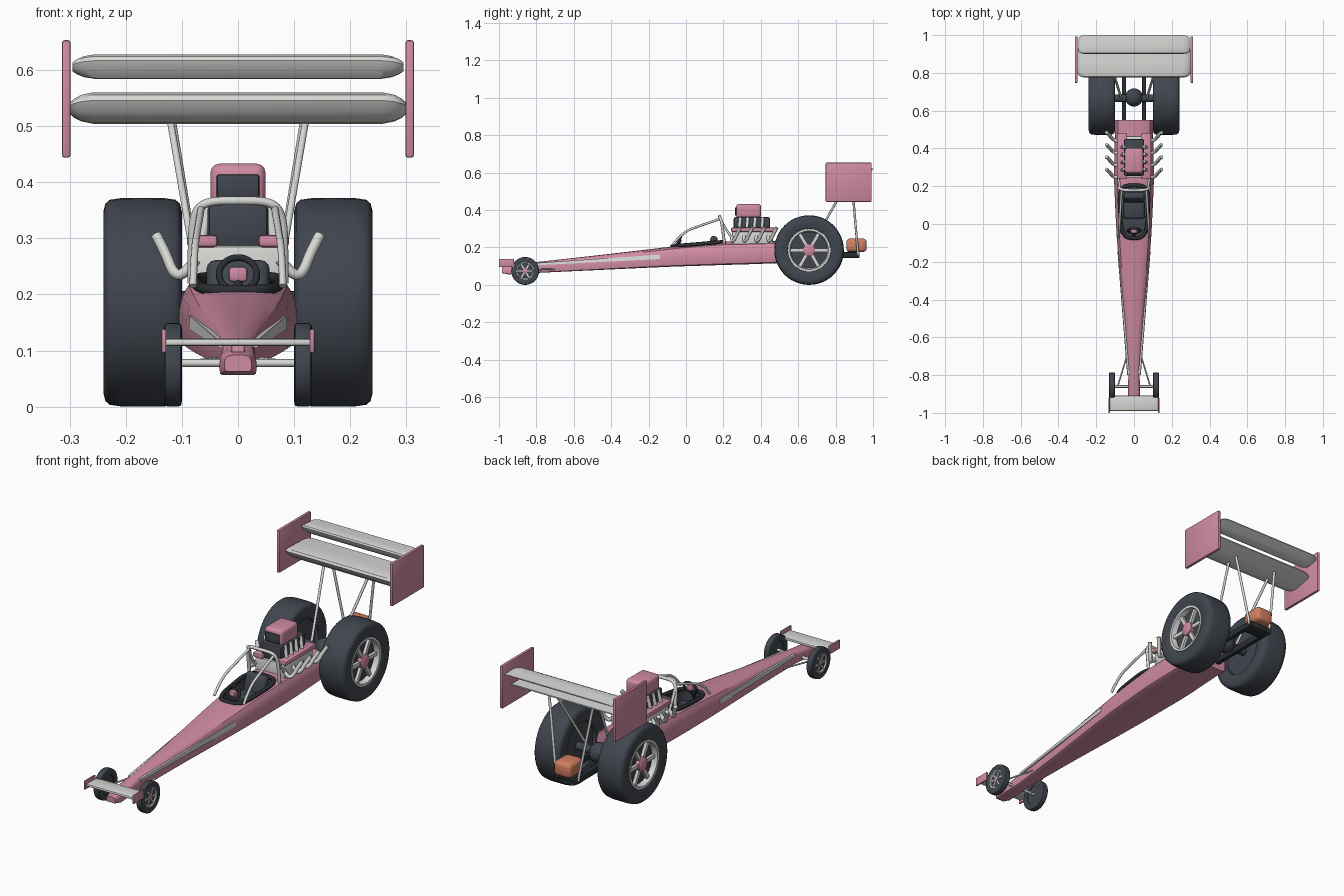
import bpy, bmesh, math
from mathutils import Matrix, Vector

if "Cube" in bpy.data.objects:
    bpy.data.objects.remove(bpy.data.objects["Cube"])


def material(name, rgb):
    m = bpy.data.materials.new(name)
    m.diffuse_color = (*rgb, 1)
    m.use_nodes = True
    m.node_tree.nodes["Principled BSDF"].inputs["Base Color"].default_value = m.diffuse_color
    return m


PINK = material("pink_paint", (0.63, 0.26, 0.36))
SILVER = material("silver_metal", (0.68, 0.68, 0.66))
RUBBER = material("charcoal_rubber", (0.052, 0.060, 0.076))
BLACK = material("black_trim", (0.024, 0.027, 0.033))
ORANGE = material("orange_fabric", (0.65, 0.21, 0.12))


def finish(name, bm, mat):
    bmesh.ops.recalc_face_normals(bm, faces=bm.faces[:])
    me = bpy.data.meshes.new(name)
    bm.to_mesh(me)
    bm.free()
    me.materials.append(mat)
    ob = bpy.data.objects.new(name, me)
    bpy.context.collection.objects.link(ob)
    return ob


def loft(name, rings, mat, wrap=False):
    """Skin closed rings; cap the ends, or join last to first."""
    bm = bmesh.new()
    rows = [[bm.verts.new(p) for p in r] for r in rings]
    n = len(rows[0])
    pairs = list(zip(rows, rows[1:])) + ([(rows[-1], rows[0])] if wrap else [])
    for a, b in pairs:
        for i in range(n):
            j = (i + 1) % n
            bm.faces.new((a[i], a[j], b[j], b[i]))
    if not wrap:
        bm.faces.new(rows[0])
        bm.faces.new(rows[-1])
    return finish(name, bm, mat)


def lathe_x(name, profile, y, z, mat, wrap=False, segs=48):
    """Revolve (x, radius) points about an axis parallel to x."""
    ang = [math.tau * i / segs for i in range(segs)]
    rings = [[(x, y + r * math.cos(a), z + r * math.sin(a)) for a in ang] for x, r in profile]
    return loft(name, rings, mat, wrap)


def boxes(name, items, mat, bevel=0.0, segs=2):
    """Boxes given as (centre, size, rotation about x, offset along rotated z)."""
    bm = bmesh.new()
    for c, s, rot, off in items:
        m = (Matrix.Translation(c) @ Matrix.Rotation(rot, 4, 'X')
             @ Matrix.Translation((0, 0, off)) @ Matrix.Diagonal((*s, 1)))
        bmesh.ops.create_cube(bm, size=1, matrix=m)
    if bevel:
        bmesh.ops.bevel(bm, geom=bm.edges[:], offset=bevel, segments=segs,
                        profile=0.5, affect='EDGES')
    return finish(name, bm, mat)


def box(name, lo, hi, mat, bevel=0.0, segs=2, rot=0):
    lo, hi = Vector(lo), Vector(hi)
    return boxes(name, [((lo + hi) / 2, hi - lo, rot, 0)], mat, bevel, segs)


def tubes(name, paths, r, mat, mirror=True, cyclic=False, smooth=True):
    cu = bpy.data.curves.new(name, 'CURVE')
    cu.dimensions = '3D'
    cu.bevel_depth, cu.bevel_resolution, cu.resolution_u = r, 2, 6
    cu.use_fill_caps = True
    for path in paths:
        for s in ((1, -1) if mirror else (1,)):
            sp = cu.splines.new('NURBS' if smooth else 'POLY')
            sp.points.add(len(path) - 1)
            for p, (x, y, z) in zip(sp.points, path):
                p.co = (x * s, y, z, 1)
            sp.use_cyclic_u = cyclic
            if smooth:
                sp.order_u = 3
                sp.use_endpoint_u = not cyclic
    cu.materials.append(mat)
    ob = bpy.data.objects.new(name, cu)
    bpy.context.collection.objects.link(ob)
    return ob


# Body: long tapered hull, stations are (y, half width, bottom, top)
STATIONS = [(-.985, .024, .063, .092), (-.95, .033, .056, .101), (-.80, .030, .064, .122),
            (-.50, .053, .078, .155), (-.20, .081, .092, .190), (-.06, .092, .098, .207),
            (.10, .100, .103, .222), (.22, .105, .107, .231), (.30, .105, .109, .231),
            (.55, .100, .118, .238)]
HALF = [(.82, 0), (.96, .05), (1, .2), (1, .5), (.95, .72), (.84, .88), (.62, .965), (.3, 1)]
SECTION = HALF + [(-u, v) for u, v in reversed(HALF)]
body = loft("body", [[(u * w, y, b + v * (t - b)) for u, v in SECTION]
                     for y, w, b, t in STATIONS], PINK)


# Cockpit opening, lined in dark, with a raised rim
def opening(z_at):
    pts = []
    for i in range(32):
        c, s = math.cos(math.tau * i / 32), math.sin(math.tau * i / 32)
        y = .065 + .14 * math.copysign(abs(s) ** .55, s)
        x = .074 * math.copysign(abs(c) ** .55, c) * (1 + .12 * (y - .065) / .14)
        pts.append((x, y, z_at(y)))
    return pts


cutter = loft("cockpit_cutter", [opening(lambda y: .15), opening(lambda y: .4)], RUBBER)
cutter.hide_render = True
cut = body.modifiers.new("cockpit", 'BOOLEAN')
cut.operation, cut.object, cut.solver = 'DIFFERENCE', cutter, 'EXACT'
cut.material_mode = 'TRANSFER'
bpy.context.view_layer.objects.active = body
bpy.ops.object.modifier_apply(modifier=cut.name)
bpy.data.objects.remove(cutter)
tubes("cockpit_rim", [opening(lambda y: .207 + (y + .075) * .085)], .010, BLACK,
      mirror=False, cyclic=True)
box("seat_back", (-.056, .12, .15), (.056, .16, .262), RUBBER, .016, 3, rot=-.25)
box("seat_base", (-.056, .03, .15), (.056, .14, .185), RUBBER, .01)
ring = [(.034 * math.cos(a), -.035 + .012 * math.sin(a), .236 + .03 * math.sin(a))
        for a in [math.tau * i / 20 for i in range(20)]]
tubes("steering_wheel", [ring], .006, BLACK, mirror=False, cyclic=True)
box("steering_hub", (-.017, -.05, .222), (.017, -.025, .25), PINK, .007)
tubes("steering_column", [[(0, -.035, .235), (0, -.07, .17)]], .008, BLACK, False, smooth=False)

# Side trim strips running along the flanks
for s, side in ((1, "right"), (-1, "left")):
    ends = [(.027, -.80, .111, .006), (.079, -.14, .150, .012)]
    loft(side + "_side_strip", [[(s * (x + dx), y, z + dz) for dx, dz in
         ((-.006, -h), (.009, -h), (.007, h), (-.008, h))] for x, y, z, h in ends], SILVER)

# Roll cage
tubes("main_hoop", [[(.082, .205, .22), (.082, .20, .27), (.080, .19, .34), (.060, .18, .366),
                     (0, .178, .367), (-.060, .18, .366), (-.080, .19, .34),
                     (-.082, .20, .27), (-.082, .205, .22)]], .008, SILVER, mirror=False)
tubes("cage_rails", [[(.080, -.07, .215), (.078, -.02, .28), (.072, .07, .315), (.066, .18, .352)],
                     [(.074, .19, .34), (.078, .215, .29), (.085, .26, .235)]], .0065, SILVER)

# Engine with valve covers, blower, injector stacks and scoop
box("engine_block", (-.082, .245, .20), (.082, .465, .287), SILVER, .008)
for s, side in ((1, "right"), (-1, "left")):
    x0, x1 = sorted((s * .036, s * .091))
    box(side + "_valve_cover", (x0, .24, .284), (x1, .48, .306), PINK, .007)
box("blower", (-.054, .255, .28), (.054, .45, .362), RUBBER, .01)
tubes("injector_stacks", [[(.064, y, .30), (.052, y + .006, .36)]
                          for y in (.285, .325, .365, .405)], .009, SILVER, smooth=False)
box("scoop", (-.049, .268, .357), (.049, .402, .433), PINK, .016, 3)
box("scoop_mouth", (-.038, .262, .370), (.038, .272, .414), RUBBER, .0045)

# Exhaust headers: four swept pipes per side
tubes("exhaust_headers", [[(.075, y, .262), (.098, y, .232), (.116, y + .012, .238),
                           (.128, y + .028, .272), (.146, y + .045, .306)]
                          for y in (.245, .31, .375, .44)], .0095, SILVER)


# Wheels: lathed tyre, dark dish, bright rim, spokes and hub
def wheel(name, s, y, r, x0, x1, rim, hub):
    w, mid = (x1 - x0) / 2, (x0 + x1) / 2

    def lathe(part, prof, mat, wrap=False):
        lathe_x(name + part, [(s * (mid + u * w), q) for u, q in prof], y, r, mat, wrap)
    side = [(.78, rim), (.90, rim * 1.03), (.98, rim + (r - rim) * .3), (1, r * .87),
            (.95, r * .945), (.84, r * .982), (.55, r * .998)]
    lathe("_tyre", side + [(0, r)] + [(-u, q) for u, q in reversed(side)], RUBBER, True)
    lathe("_dish", [(.55, rim * 1.02), (-.7, rim * 1.02)], RUBBER)
    lathe("_rim", [(.5, rim * 1.02), (.92, rim * 1.02), (.92, rim * .92), (.5, rim * .86)],
          SILVER, True)
    lathe("_hub", [(.4, hub), (.84, hub), (.92, hub * .75)], PINK)
    boxes(name + "_spokes", [((s * (mid + .66 * w), y, r), (.2 * w, rim * .16, rim * .75),
                              math.tau * (i + .5) / 6, rim * .53) for i in range(6)], SILVER)


for s, side in ((1, "right"), (-1, "left")):
    wheel(side + "_rear_wheel", s, .658, .186, .100, .240, .112, .033)
    wheel(side + "_front_wheel", s, -.86, .0745, .100, .132, .045, .013)

# Axles, differential and rear frame
tubes("front_axle", [[(-.108, -.86, .0775), (.108, -.86, .0775)]], .007, SILVER, False, smooth=False)
tubes("front_radius_rods", [[(.085, -.855, .079), (.038, -.70, .085)]], .004, SILVER, smooth=False)
lathe_x("rear_axle", [(-.12, .02), (.12, .02)], .665, .186, RUBBER, segs=20)
lathe_x("differential", [(.047 * -math.cos(math.pi * i / 12),
                          .047 * math.sin(math.pi * i / 12) + .001) for i in range(13)],
        .67, .186, RUBBER, segs=24)
for s, side in ((1, "right"), (-1, "left")):
    box(side + "_frame_rail", (s * .053 - .011, .48, .145), (s * .053 + .011, .928, .175), BLACK, .004)
box("frame_cross_bar", (-.05, .86, .148), (.05, .925, .178), BLACK, .004)
box("parachute_pack", (-.047, .857, .176), (.047, .966, .248), ORANGE, .019, 3)

# Rear wing: two cambered planes, end plates and struts
FOIL = [(0, .75), (.04, .92), (.15, 1), (.5, .96), (1, .86), (1, .76), (.65, .3),
        (.38, .02), (.2, .05), (.06, .38)]
SPAN = [(1, .72, .35), (.975, .86, .6), (.93, .96, .85), (.86, 1, 1)]


def wing(name, half, y0, y1, z0, z1):
    sec = SPAN + [(-a, b, c) for a, b, c in reversed(SPAN)]
    yc, zc = (y0 + y1) / 2, (z0 + z1) / 2
    loft(name, [[(a * half, yc + (u - .5) * (y1 - y0) * b, zc + (v - .5) * (z1 - z0) * c)
                 for u, v in FOIL] for a, b, c in sec], SILVER)


wing("lower_rear_wing", .300, .775, .945, .503, .560)
wing("upper_rear_wing", .295, .90, 1.0, .583, .628)
for s, side in ((1, "right"), (-1, "left")):
    box(side + "_rear_end_plate", (s * .306 - .0075, .747, .444), (s * .306 + .0075, .993, .653),
        PINK, .004)
    box(side + "_front_end_plate", (s * .132 - .004, -1, .096), (s * .132 + .004, -.92, .138),
        PINK, .002)
tubes("wing_struts", [[(.066, .66, .19), (.122, .845, .518)],
                      [(.060, .92, .16), (.118, .89, .518)]], .0065, SILVER, smooth=False)

# Front wing
box("front_wing", (-.13, -.99, .108), (.13, -.908, .121), SILVER, .005)
box("front_wing_mount", (-.012, -.965, .085), (.012, -.925, .112), PINK, .003)

# Smooth curved surfaces while keeping hard edges
bpy.ops.object.select_all(action='DESELECT')
for ob in bpy.context.scene.objects:
    if ob.type == 'MESH':
        ob.select_set(True)
        bpy.context.view_layer.objects.active = ob
bpy.ops.object.shade_smooth_by_angle(angle=math.radians(35))
